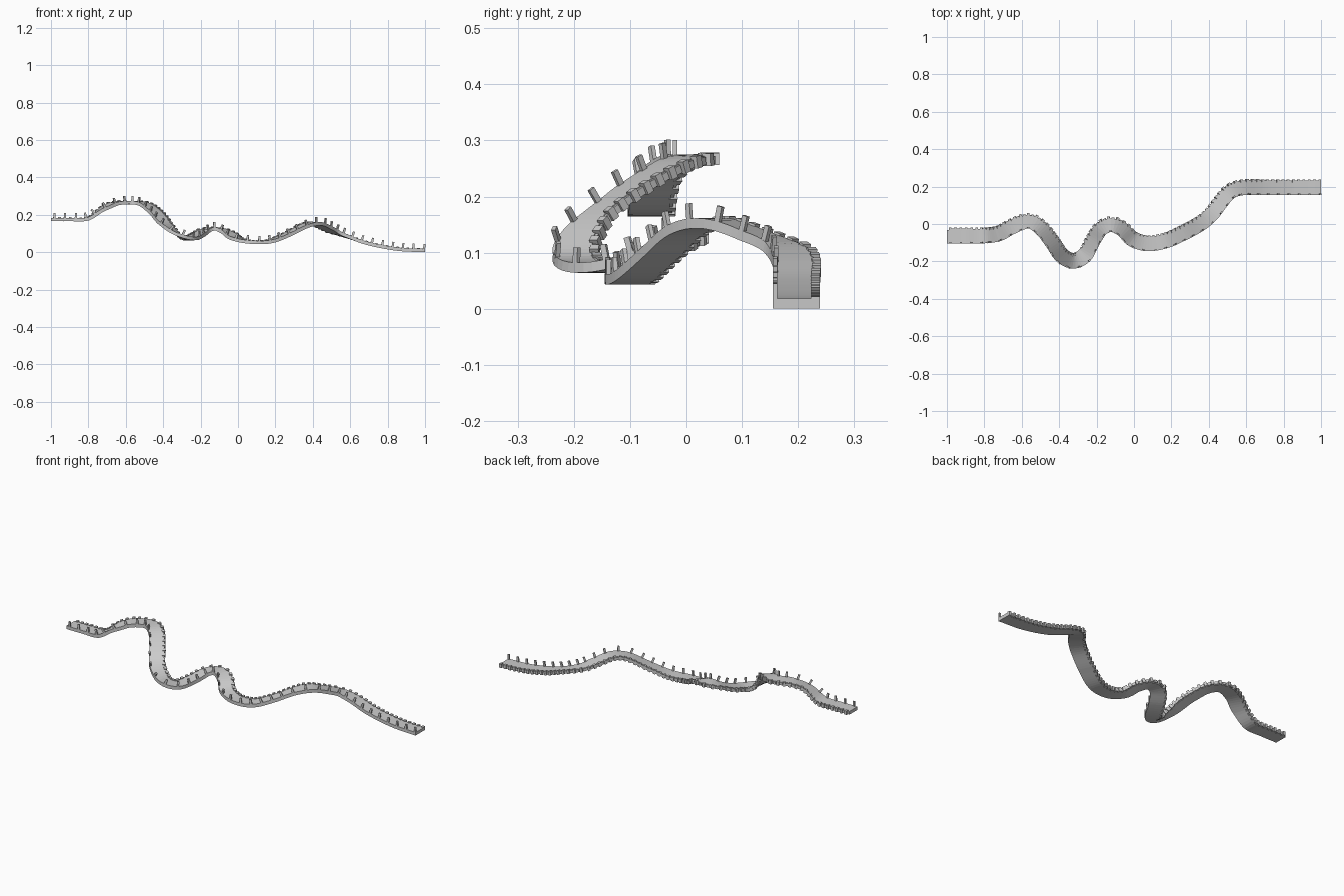
import bpy, bmesh
from mathutils import Vector

if "Cube" in bpy.data.objects:
    bpy.data.objects.remove(bpy.data.objects["Cube"])

# Centre line of the walkway underside: x, y, z
PATH = [Vector(p) for p in [
    (-1, -.067, .166), (-.9, -.067, .166), (-.8, -.067, .17), (-.72, -.055, .222),
    (-.65, -.018, .252), (-.565, .012, .256), (-.50, -.024, .246), (-.44, -.10, .20),
    (-.39, -.172, .14), (-.325, -.202, .086), (-.26, -.172, .064), (-.215, -.09, .080),
    (-.17, -.025, .108), (-.115, -.007, .116), (-.06, -.035, .096), (-.01, -.085, .062),
    (.07, -.109, .045), (.17, -.094, .048), (.27, -.05, .087), (.36, 0, .132),
    (.42, .052, .143), (.47, .118, .122), (.52, .172, .098), (.59, .191, .073),
    (.7, .191, .036), (.85, .191, .008), (1, .191, 0)]]
HALF, THICK = .036, .018


def spline(pts, n=24):
    out = []
    for i in range(len(pts) - 1):
        p0 = pts[i - 1] if i else 2 * pts[0] - pts[1]
        p1, p2 = pts[i], pts[i + 1]
        p3 = pts[i + 2] if i + 2 < len(pts) else 2 * p2 - p1
        for k in range(n):
            t = k / n
            out.append(.5 * (2 * p1 + (p2 - p0) * t + (2 * p0 - 5 * p1 + 4 * p2 - p3) * t * t
                             + (3 * p1 - p0 - 3 * p2 + p3) * t ** 3))
    return out + [pts[-1].copy()]


CURVE = spline(PATH)
DIST = [0]
for a, b in zip(CURVE, CURVE[1:]):
    DIST.append(DIST[-1] + (b - a).length)
LENGTH = DIST[-1]


def frame(s):
    # Point, tangent, left and up directions at distance s
    i = 0
    while i < len(DIST) - 2 and DIST[i + 1] < s:
        i += 1
    p = CURVE[i].lerp(CURVE[i + 1], (s - DIST[i]) / (DIST[i + 1] - DIST[i]))
    t = (CURVE[min(i + 3, len(CURVE) - 1)] - CURVE[max(i - 2, 0)]).normalized()
    left = Vector((0, 0, 1)).cross(t).normalized()
    return p, t, left, t.cross(left)


def finish(name, bm):
    bmesh.ops.recalc_face_normals(bm, faces=bm.faces)
    me = bpy.data.meshes.new(name)
    bm.to_mesh(me)
    bm.free()
    bpy.context.collection.objects.link(bpy.data.objects.new(name, me))


def sweep(name, y0, y1, z0, z1, n=170):
    bm = bmesh.new()
    rings = []
    for k in range(n + 1):
        p, t, l, u = frame(LENGTH * k / n)
        rings.append([bm.verts.new(p + l * y + u * z)
                      for y, z in ((y0, z0), (y1, z0), (y1, z1), (y0, z1))])
    for a, b in zip(rings, rings[1:]):
        for j in range(4):
            bm.faces.new((a[j], a[j - 1], b[j - 1], b[j]))
    bm.faces.new(rings[0])
    bm.faces.new(rings[-1])
    finish(name, bm)


def blocks(name, spacing, size, y0, y1, z0, z1, start=0):
    bm = bmesh.new()
    s = LENGTH - size / 2 - start
    while s > size / 2:
        p, t, l, u = frame(s)
        v = [[bm.verts.new(p + t * dx + l * y + u * z)
              for y, z in ((y0, z0), (y1, z0), (y1, z1), (y0, z1))]
             for dx in (-size / 2, size / 2)]
        for j in range(4):
            bm.faces.new((v[0][j], v[0][j - 1], v[1][j - 1], v[1][j]))
        bm.faces.new(v[0])
        bm.faces.new(v[1])
        s -= spacing
    finish(name, bm)


# Walkway slab
sweep("walkway", -HALF, HALF, 0, THICK)
# Tall posts along the front edge
blocks("front_posts", .057, .011, -HALF, -HALF + .008, THICK - .002, THICK + .027)
# Battlement teeth along the back edge, with shallower ones between
blocks("back_teeth", .0285, .014, HALF - .004, HALF + .012, 0, THICK + .004)
blocks("back_small_teeth", .0285, .0155, HALF - .004, HALF + .006, .002, THICK - .002, .0135)
